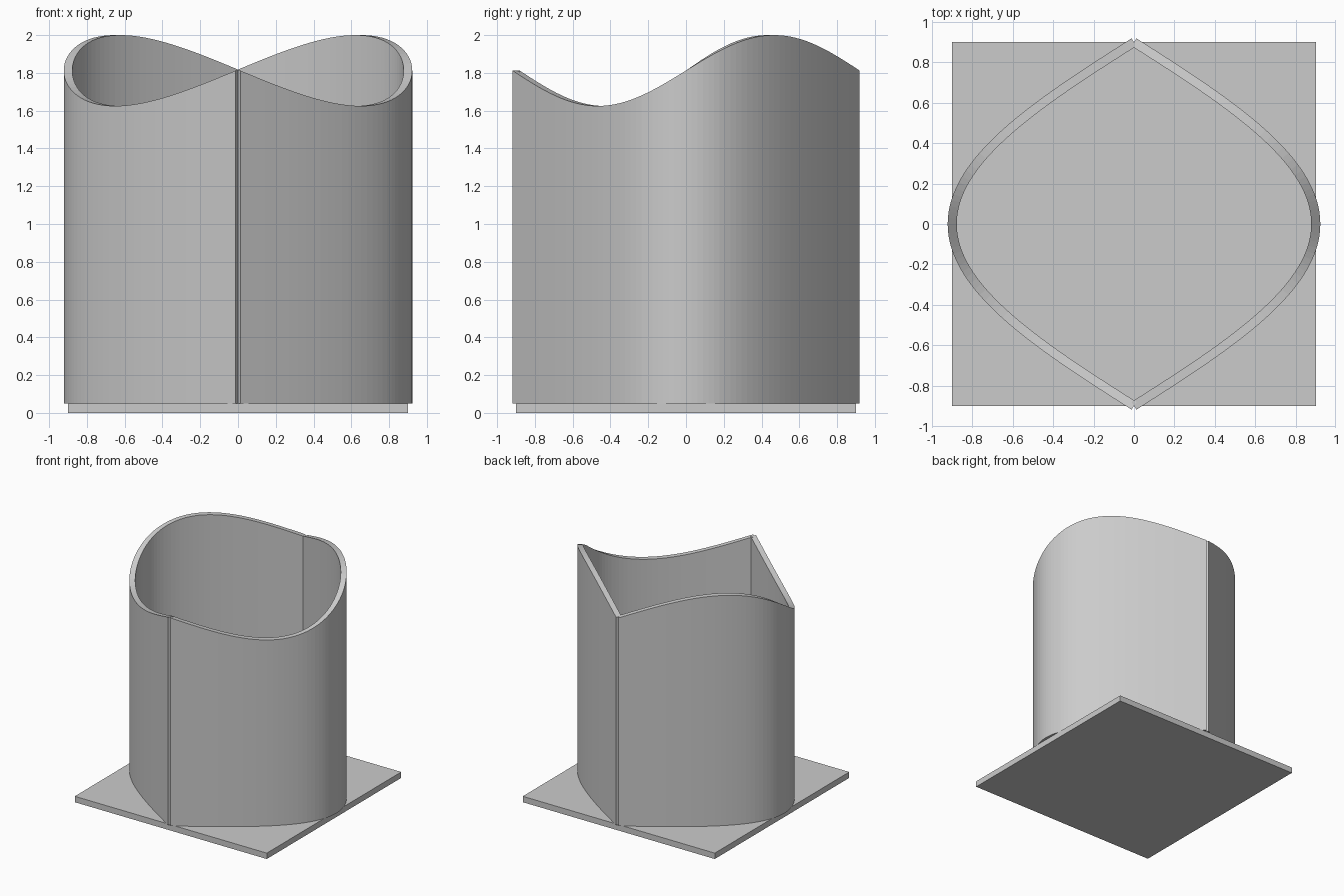
import bpy, bmesh
from math import sin, cos, pi
from mathutils import Vector

cube = bpy.data.objects.get("Cube")
if cube:
    bpy.data.objects.remove(cube)

HALF = 0.9          # half width of the base and of the wall's centre line
BASE_TOP = 0.05
THICK = 0.045
SEGMENTS = 64

grey = bpy.data.materials.new("light grey")
grey.use_nodes = True
colour = (0.6, 0.6, 0.6, 1)
grey.diffuse_color = colour
grey.node_tree.nodes["Principled BSDF"].inputs["Base Color"].default_value = colour


def finish(name, bm):
    bmesh.ops.recalc_face_normals(bm, faces=bm.faces)
    mesh = bpy.data.meshes.new(name)
    bm.to_mesh(mesh)
    bm.free()
    mesh.materials.append(grey)
    obj = bpy.data.objects.new(name, mesh)
    bpy.context.collection.objects.link(obj)
    return obj


# Square base plate
bm = bmesh.new()
bmesh.ops.create_cube(bm, size=1)
bmesh.ops.scale(bm, vec=(2 * HALF, 2 * HALF, BASE_TOP), verts=bm.verts)
bmesh.ops.translate(bm, vec=(0, 0, BASE_TOP / 2), verts=bm.verts)
finish("base_plate", bm)


# Curved wall: cosine arch in plan, sine wave along the top edge
def wall_section(bm, t):
    angle = t * pi / 2
    centre = Vector((HALF * cos(angle), HALF * t, 0))
    normal = Vector((1, pi / 2 * sin(angle), 0)).normalized() * THICK / 2
    top = 1.8125 + 0.1875 * sin(pi * t)
    corners = ((1, BASE_TOP), (1, top), (-1, top), (-1, BASE_TOP))
    return [bm.verts.new(centre + normal * side + Vector((0, 0, z)))
            for side, z in corners]


bm = bmesh.new()
sections = [wall_section(bm, 2 * i / SEGMENTS - 1) for i in range(SEGMENTS + 1)]
for a, b in zip(sections, sections[1:]):
    for i in range(4):
        j = (i + 1) % 4
        bm.faces.new((a[i], a[j], b[j], b[i]))
bm.faces.new(sections[0])
bm.faces.new(sections[-1])
wall = finish("curved_walls", bm)

# Matching wall on the other side
mirror = wall.modifiers.new("other_side", "MIRROR")
mirror.use_mirror_merge = False
